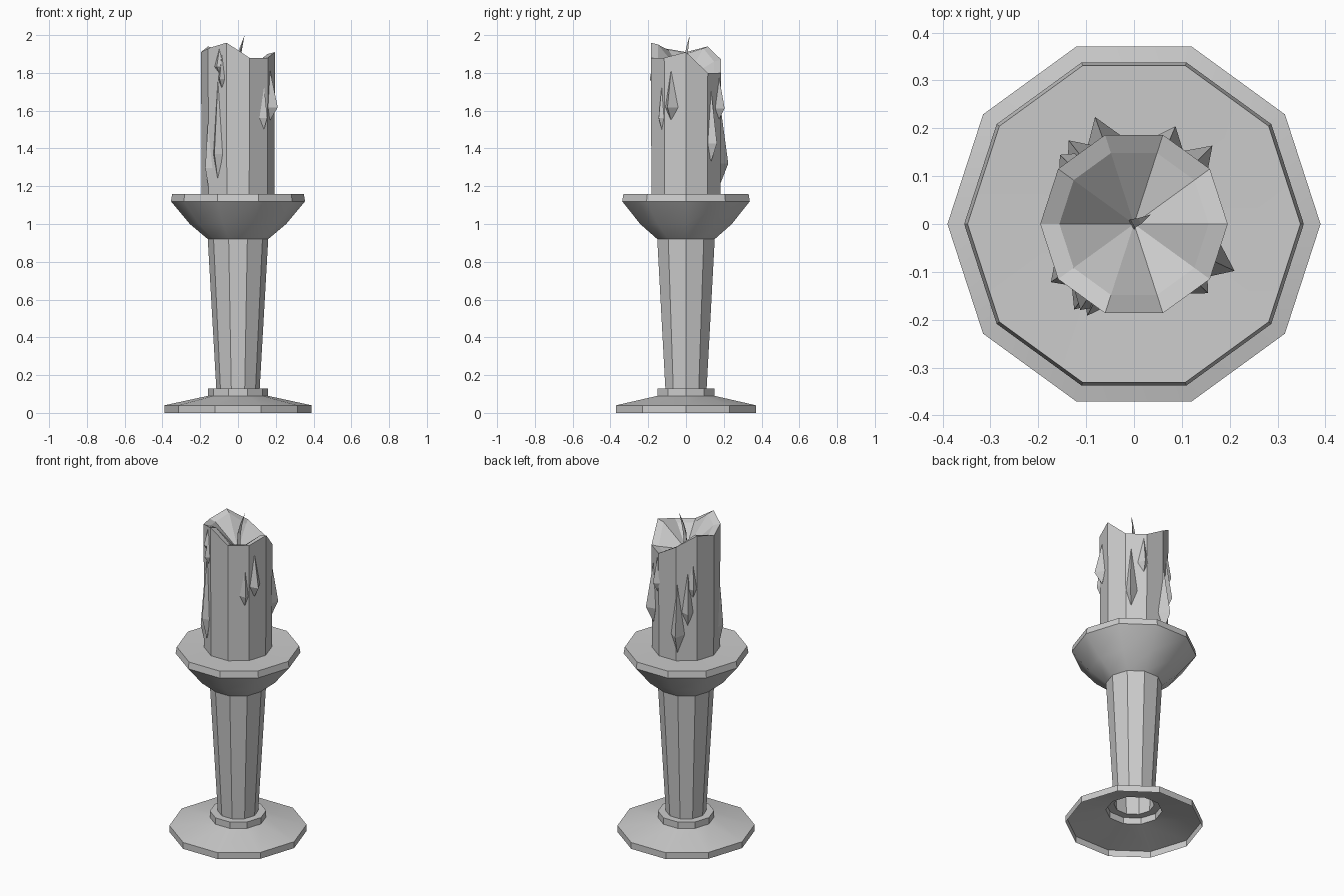
import bpy, bmesh, math
from mathutils import Vector

SIDES = 10

cube = bpy.data.objects.get("Cube")
if cube:
    bpy.data.objects.remove(cube, do_unlink=True)

mat = bpy.data.materials.new("plain grey")
mat.use_nodes = True
GREY = (0.6, 0.6, 0.6, 1)
mat.diffuse_color = GREY
mat.node_tree.nodes["Principled BSDF"].inputs["Base Color"].default_value = GREY


def polar(r, degrees, z):
    a = math.radians(degrees)
    return Vector((r * math.cos(a), r * math.sin(a), z))


def finish(bm, name, smooth=False):
    bmesh.ops.recalc_face_normals(bm, faces=bm.faces)
    mesh = bpy.data.meshes.new(name)
    bm.to_mesh(mesh)
    bm.free()
    mesh.materials.append(mat)
    ob = bpy.data.objects.new(name, mesh)
    bpy.context.collection.objects.link(ob)
    if smooth:
        bpy.ops.object.select_all(action="DESELECT")
        ob.select_set(True)
        bpy.context.view_layer.objects.active = ob
        bpy.ops.object.shade_smooth_by_angle(angle=math.radians(30))
    return ob


def bridge(bm, low, high):
    n = len(low)
    for i in range(n):
        j = (i + 1) % n
        bm.faces.new((low[i], low[j], high[j], high[i]))


def fan(bm, ring, tip):
    for i in range(len(ring)):
        bm.faces.new((ring[i], ring[(i + 1) % len(ring)], tip))


def lathe(name, profile):
    """Open ten-sided shell from (radius, height) pairs."""
    bm = bmesh.new()
    rings = [[bm.verts.new(polar(r, 360 * i / SIDES, z)) for i in range(SIDES)]
             for r, z in profile]
    for low, high in zip(rings, rings[1:]):
        bridge(bm, low, high)
    return finish(bm, name, smooth=True)


# Holder: hollow foot, collar, tapered stem and drip dish
lathe("foot", [(0.39, 0), (0.39, 0.04), (0.16, 0.09), (0.16, 0.13), (0.115, 0.13)])
lathe("stem", [(0.115, 0.13), (0.16, 0.92)])
lathe("drip_dish", [(0.16, 0.92), (0.255, 1.0), (0.355, 1.12), (0.348, 1.16), (0.15, 1.155)])

# Candle: uneven melted rim, lip and sunken wax pool
rim = [1.91, 1.80, 1.80, 1.87, 1.94, 1.91, 1.93, 1.96, 1.88, 1.88]
bm = bmesh.new()
rings = [[], [], []]
for i, z in enumerate(rim):
    a = 360 * i / SIDES
    for ring, r, h in zip(rings, (0.192, 0.196, 0.156), (1.15, z, z - 0.01)):
        ring.append(bm.verts.new(polar(r, a, h)))
bridge(bm, rings[0], rings[1])
bridge(bm, rings[1], rings[2])
fan(bm, rings[2], bm.verts.new((0, 0, 1.77)))
finish(bm, "candle")

# Wax drips: angle, top, bottom, outer radius, half width
drips = [
    (238, 1.93, 1.80, 0.212, 0.035), (243, 1.91, 1.72, 0.215, 0.025),
    (235, 1.76, 1.24, 0.218, 0.032), (215, 1.65, 1.18, 0.212, 0.03),
    (-25, 1.82, 1.55, 0.232, 0.04), (-43, 1.75, 1.50, 0.212, 0.03),
    (45, 1.72, 1.33, 0.232, 0.035), (67, 1.80, 1.55, 0.222, 0.035),
    (110, 1.68, 1.20, 0.238, 0.04), (128, 1.70, 1.38, 0.222, 0.035),
    (137, 1.78, 1.55, 0.212, 0.035),
]
for n, (angle, top, bottom, r, half) in enumerate(drips, 1):
    bm = bmesh.new()
    wide = bottom + 0.25 * (top - bottom)
    spread = math.degrees(half / 0.183)
    ring = [bm.verts.new(polar(rad, angle + d, wide)) for rad, d in
            ((0.15, 0), (0.184, -spread), (r, 0), (0.184, spread))]
    fan(bm, ring, bm.verts.new(polar(0.186, angle, top)))
    fan(bm, ring[::-1], bm.verts.new(polar(0.188, angle, bottom)))
    finish(bm, f"wax_drip_{n}")

# Wick: thin bent three-sided spike
bm = bmesh.new()
rings = []
for x, y, z, r in ((0, 0, 1.76, 0.013), (0.002, 0.004, 1.87, 0.012), (0.015, 0.008, 1.93, 0.008)):
    rings.append([bm.verts.new(Vector((x, y, 0)) + polar(r, 120 * i + 30, z)) for i in range(3)])
for low, high in zip(rings, rings[1:]):
    bridge(bm, low, high)
fan(bm, rings[-1], bm.verts.new((0.035, 0.02, 2.0)))
finish(bm, "wick")
